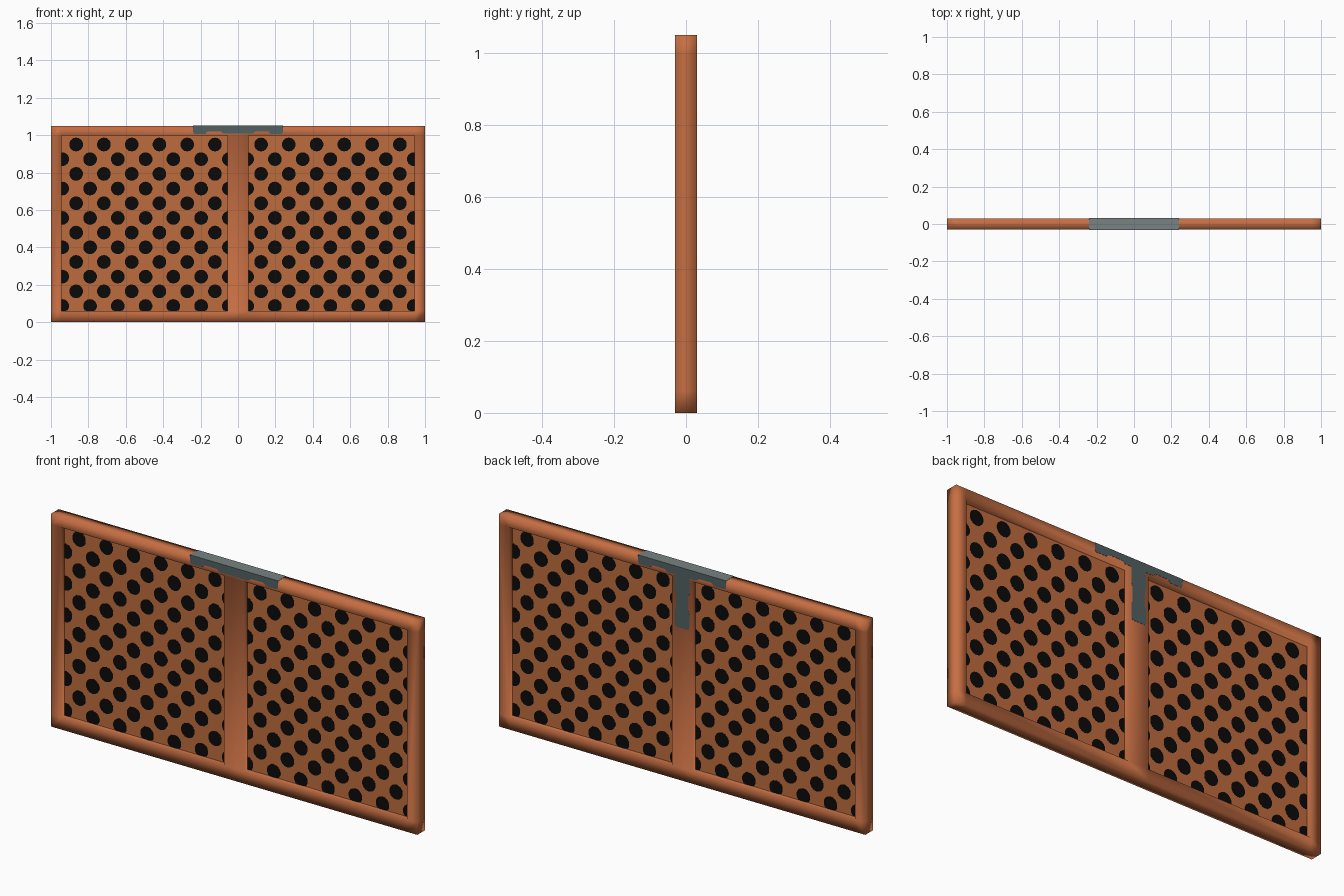
import bpy, bmesh
from math import cos, sin, pi

cube = bpy.data.objects.get("Cube")
if cube:
    bpy.data.objects.remove(cube, do_unlink=True)


def material(name, rgb, rough=0.7):
    m = bpy.data.materials.new(name)
    m.use_nodes = True
    m.diffuse_color = (*rgb, 1)
    bsdf = m.node_tree.nodes["Principled BSDF"]
    bsdf.inputs["Base Color"].default_value = (*rgb, 1)
    bsdf.inputs["Roughness"].default_value = rough
    return m


COPPER = material("copper orange", (0.56, 0.156, 0.055))
PANEL = material("panel orange", (0.51, 0.15, 0.048))
BLACK = material("hole black", (0.003, 0.003, 0.003))
STEEL = material("dark steel", (0.086, 0.12, 0.12))
LIGHT_STEEL = material("light steel", (0.19, 0.225, 0.225))


def finish(name, bm, mats, smooth=False):
    bmesh.ops.recalc_face_normals(bm, faces=bm.faces)
    mesh = bpy.data.meshes.new(name)
    bm.to_mesh(mesh)
    bm.free()
    for m in mats:
        mesh.materials.append(m)
    for p in mesh.polygons:
        p.use_smooth = smooth
    obj = bpy.data.objects.new(name, mesh)
    bpy.context.collection.objects.link(obj)
    return obj


def thicken(bm, depth):
    """Extrude every flat face along +y into a closed solid."""
    ret = bmesh.ops.extrude_face_region(bm, geom=bm.faces[:], use_keep_orig=True)
    moved = [g for g in ret["geom"] if isinstance(g, bmesh.types.BMVert)]
    bmesh.ops.translate(bm, verts=moved, vec=(0, depth, 0))


def plate(name, outline, y0, y1, mats):
    bm = bmesh.new()
    bm.faces.new([bm.verts.new((x, y0, z)) for x, z in outline])
    thicken(bm, y1 - y0)
    return finish(name, bm, mats)


# Frame: border and middle bar share one softly shaded mesh
D = 0.03
X_IN, X_OUT, Z_LOW, Z_HIGH, TOP = 0.055, 0.945, 0.06, 0.997, 1.05
xs = [-1, -X_OUT, -X_IN, X_IN, X_OUT, 1]
zs = [0, Z_LOW, Z_HIGH, TOP]
bm = bmesh.new()
grid = [[bm.verts.new((x, -D, z)) for z in zs] for x in xs]
for i in range(len(xs) - 1):
    for j in range(len(zs) - 1):
        if j == 1 and i in (1, 3):
            continue  # panel openings
        bm.faces.new((grid[i][j], grid[i + 1][j], grid[i + 1][j + 1], grid[i][j + 1]))
thicken(bm, 2 * D)
finish("frame", bm, [COPPER], smooth=True)

# Perforated panels: thin sheet plus staggered dark holes on both faces
T = 0.003
PITCH, ROW, R, SIDES = 0.1485, 0.0785, 0.037, 14


def clamp(v, lo, hi):
    return max(lo, min(hi, v))


for side, label in ((1, "left"), (-1, "right")):
    corners = [(X_IN, Z_LOW), (X_OUT, Z_LOW), (X_OUT, Z_HIGH), (X_IN, Z_HIGH)]
    plate(label + "_panel", [(side * x, z) for x, z in corners], -T, T, [PANEL])
    bm = bmesh.new()
    for row in range(12):
        cz = 0.95 - row * ROW
        odd = row % 2
        for col in range(6 + odd):
            cx = 0.123 + (col - odd / 2) * PITCH
            pts = []
            for k in range(SIDES):
                a = 2 * pi * (k + 0.5) / SIDES
                p = (clamp(cx + R * cos(a), X_IN, X_OUT),
                     clamp(cz + R * sin(a), Z_LOW, Z_HIGH))
                pts.append(p)
            bm.faces.new([bm.verts.new((side * x, -T - 0.001, z)) for x, z in pts])
    thicken(bm, 2 * T + 0.002)
    finish(label + "_panel_holes", bm, [BLACK])

# Top bracket: stepped clip wrapped over the top rail
half = [(0.24, TOP + 0.001), (0.24, 1.015), (0.232, 1.007), (0.175, 1.007),
        (0.16, 1.02), (0.095, 1.02), (0.075, 1.008)]
outline = half + [(-x, z) for x, z in reversed(half)]
clip = plate("top_bracket", outline, -D - 0.001, D + 0.001, [STEEL, LIGHT_STEEL])
for p in clip.data.polygons:
    if p.normal.z > 0.9:
        p.material_index = 1

# Bracket stem running down the back of the middle bar
half = [(0.04, 1.01), (0.04, 0.93), (0.033, 0.915), (0.033, 0.845),
        (0.04, 0.83), (0.04, 0.765), (0.032, 0.752)]
plate("bracket_stem", half + [(-x, z) for x, z in reversed(half)],
      D - 0.004, D + 0.001, [STEEL])
